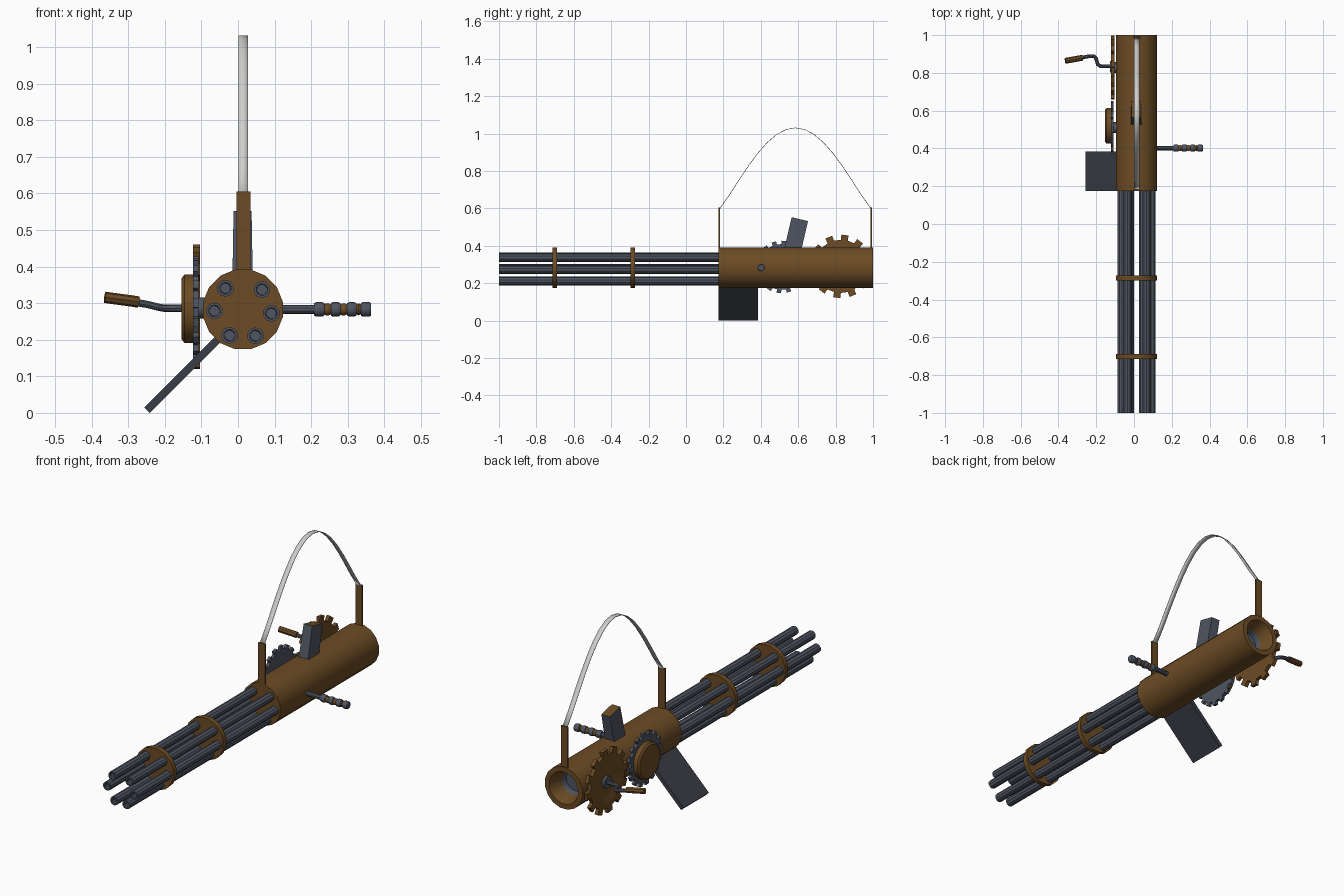
import bpy, bmesh, math
from mathutils import Vector, Matrix

if "Cube" in bpy.data.objects:
    bpy.data.objects.remove(bpy.data.objects["Cube"])

CX, CZ = 0.0135, 0.283          # axis of the main body


def mat(name, c):
    m = bpy.data.materials.new(name)
    m.diffuse_color = (*c, 1)
    m.use_nodes = True
    m.node_tree.nodes["Principled BSDF"].inputs["Base Color"].default_value = m.diffuse_color
    return m


BROWN = mat("brown_bronze", (0.15, 0.072, 0.018))
STEEL = mat("blue_grey_steel", (0.078, 0.09, 0.12))
DARK = mat("dark_steel", (0.042, 0.047, 0.06))
STRAP = mat("pale_strap", (0.62, 0.62, 0.61))


def finish(name, bm, mats, smooth=True):
    bmesh.ops.remove_doubles(bm, verts=bm.verts, dist=1e-5)
    bmesh.ops.recalc_face_normals(bm, faces=bm.faces)
    me = bpy.data.meshes.new(name)
    bm.to_mesh(me)
    bm.free()
    ob = bpy.data.objects.new(name, me)
    bpy.context.collection.objects.link(ob)
    for m in mats:
        me.materials.append(m)
    if smooth:
        bpy.ops.object.select_all(action='DESELECT')
        ob.select_set(True)
        bpy.context.view_layer.objects.active = ob
        bpy.ops.object.shade_smooth_by_angle(angle=math.radians(35))
    return ob


def lathe(name, prof, a, b, axis, n, mats, slots=None):
    """Revolve (position, radius) pairs about the x or y axis through (a, b)."""
    bm = bmesh.new()
    rings = []
    for t, r in prof:
        ring = []
        for i in range(n):
            w = 2 * math.pi * (i + 0.5) / n
            u, v = a + r * math.cos(w), b + r * math.sin(w)
            ring.append(bm.verts.new((u, t, v) if axis == 'Y' else (t, u, v)))
        rings.append(ring)
    for k in range(len(rings) - 1):
        p, q = rings[k], rings[k + 1]
        for i in range(n):
            j = (i + 1) % n
            f = bm.faces.new((p[i], p[j], q[j], q[i]))
            f.material_index = slots[k] if slots else 0
    bmesh.ops.dissolve_degenerate(bm, edges=bm.edges, dist=1e-6)
    return finish(name, bm, mats)


def cyl(name, t0, t1, r, a, b, axis, n, m):
    return lathe(name, [(t0, 0), (t0, r), (t1, r), (t1, 0)], a, b, axis, n, [m])


def box(name, size, mtx, mats, taper=1.0, top_slot=0):
    bm = bmesh.new()
    bmesh.ops.create_cube(bm, size=1)
    for v in bm.verts:
        if v.co.z > 0:
            v.co.x *= taper
    for f in bm.faces:
        if f.calc_center_median().z > 0.4:
            f.material_index = top_slot
    bm.transform(mtx @ Matrix.Diagonal((*size, 1)))
    return finish(name, bm, mats, False)


def pipe(name, pts, r, m):
    cu = bpy.data.curves.new(name, 'CURVE')
    cu.dimensions = '3D'
    cu.bevel_depth, cu.bevel_resolution, cu.use_fill_caps = r, 2, True
    sp = cu.splines.new('POLY')
    sp.points.add(len(pts) - 1)
    for p, co in zip(sp.points, pts):
        p.co = (*co, 1)
    ob = bpy.data.objects.new(name, cu)
    bpy.context.collection.objects.link(ob)
    bpy.ops.object.select_all(action='DESELECT')
    ob.select_set(True)
    bpy.context.view_layer.objects.active = ob
    bpy.ops.object.convert(target='MESH')
    ob = bpy.context.object
    ob.data.materials.clear()
    ob.data.materials.append(m)
    bpy.ops.object.shade_smooth_by_angle(angle=math.radians(40))


def gear(name, y, z, r_out, r_in, teeth, x0, x1, dish, m):
    """Toothed wheel on the x axis with a dished outer (left) face."""
    bm = bmesh.new()
    outline = []
    for i in range(teeth):
        for f, r in ((0.0, r_in), (0.5, r_in), (0.53, r_out), (0.97, r_out)):
            w = 2 * math.pi * (i + f) / teeth
            outline.append((y + r * math.cos(w), z + r * math.sin(w)))
    face = bm.faces.new([bm.verts.new((x1, u, v)) for u, v in outline])
    ext = bmesh.ops.extrude_face_region(bm, geom=[face])
    for v in ext['geom']:
        if isinstance(v, bmesh.types.BMVert):
            v.co.x = x0
    cap = [f for f in ext['geom'] if isinstance(f, bmesh.types.BMFace)][0]

    def shrink(fc, r, x):
        bmesh.ops.inset_region(bm, faces=[fc], thickness=0.002)
        for v in fc.verts:
            d = Vector((0, v.co.y - y, v.co.z - z)).normalized() * r
            v.co = (x, y + d.y, z + d.z)
    shrink(cap, r_in * 0.8, x0)
    shrink(cap, r_in * 0.55, x0 + dish)
    return finish(name, bm, [m], False)


# main body: tube with a funnel-shaped rear opening
lathe("main_body", [(0.175, 0), (0.175, 0.111), (1.0, 0.111), (1.0, 0.085),
                    (0.93, 0.06), (0.90, 0.055), (0.90, 0)],
      CX, CZ, 'Y', 16, [BROWN, STEEL], [0, 0, 0, 0, 1, 1])

# six hollow barrels and their two clamp discs
for i, deg in enumerate((48, 128, 181, 242, 296, 354)):
    w = math.radians(deg)
    lathe(f"barrel_{i + 1}", [(-0.9, 0), (-0.9, 0.014), (-1, 0.016), (-1, 0.023),
                              (0.2, 0.023), (0.2, 0)],
          CX + 0.078 * math.cos(w), CZ - 0.003 + 0.077 * math.sin(w), 'Y', 10, [STEEL])
for i, y in enumerate((-0.702, -0.285)):
    cyl(f"barrel_clamp_{i + 1}", y - 0.013, y + 0.013, 0.111, CX, CZ, 'Y', 16, BROWN)

# strap posts and arched strap
for i, y in enumerate((0.179, 0.99)):
    box(f"strap_post_{i + 1}", (0.039, 0.008, 0.225),
        Matrix.Translation((0.015, y, 0.4925)), [BROWN])
bm = bmesh.new()
prev = None
for i in range(17):
    t = i / 16
    y, z = 0.179 + 0.811 * t, 0.6 + 0.432 * math.sin(math.pi * t) ** 1.1 if 0 < i < 16 else 0.6
    row = [bm.verts.new((x, y, z)) for x in (0.001, 0.028)]
    if prev:
        bm.faces.new((prev[0], prev[1], row[1], row[0]))
    prev = row
strap = finish("strap", bm, [STRAP])
sol = strap.modifiers.new("thickness", 'SOLIDIFY')
sol.thickness = 0.003

# leaning feed box on top, with a bronze lid
box("feed_box", (0.056, 0.09, 0.2),
    Matrix.Translation((0.0125, 0.586, 0.445)) @ Matrix.Rotation(math.radians(-13), 4, 'X'),
    [STEEL, BROWN], 0.88, 1)

# slanted plate under the left side
box("side_plate", (0.022, 0.21, 0.29),
    Matrix.Translation((-0.146, 0.28, 0.11)) @ Matrix.Rotation(math.radians(45), 4, 'Y'),
    [DARK])

# gears on the left side, with axles, cover and hub
gear("crank_gear", 0.828, 0.29, 0.17, 0.142, 12, -0.123, -0.104, 0.008, BROWN)
gear("idler_gear", 0.51, 0.287, 0.14, 0.122, 16, -0.123, -0.108, 0.003, STEEL)
lathe("idler_cover", [(-0.118, 0), (-0.118, 0.095), (-0.146, 0.095), (-0.154, 0.085),
                      (-0.154, 0)], 0.52, 0.285, 'X', 20, [BROWN])
for n, y in (("crank_axle", 0.828), ("idler_axle", 0.51)):
    cyl(n, -0.112, -0.07, 0.03, y, 0.287, 'X', 12, STEEL)
cyl("crank_hub", -0.128, -0.11, 0.032, 0.832, 0.287, 'X', 12, STEEL)

# bent crank arm with bronze handle
pipe("crank_arm", [(-0.11, 0.834, 0.287), (-0.178, 0.836, 0.286), (-0.192, 0.845, 0.286),
                   (-0.2, 0.875, 0.286), (-0.213, 0.889, 0.288), (-0.245, 0.887, 0.296),
                   (-0.29, 0.878, 0.304)], 0.01, STEEL)
pipe("crank_handle", [(-0.272, 0.88, 0.303), (-0.29, 0.877, 0.306), (-0.35, 0.866, 0.314),
                      (-0.364, 0.864, 0.316)], 0.0155, BROWN)

# side grip on the right: shaft plus alternating steel and bronze bands
cyl("grip_shaft", 0.1, 0.215, 0.0125, 0.402, CZ, 'X', 10, STEEL)
x = 0.208
for i, w in enumerate((0.028, 0.018, 0.026, 0.018, 0.026, 0.012, 0.028)):
    r = 0.0165 if i % 2 else 0.02
    lathe(f"grip_band_{i + 1}", [(x, 0), (x, r - 0.003), (x + 0.006, r),
                                 (x + w - 0.006, r), (x + w, r - 0.003), (x + w, 0)],
          0.402, CZ, 'X', 10, [BROWN if i % 2 else STEEL])
    x += w
